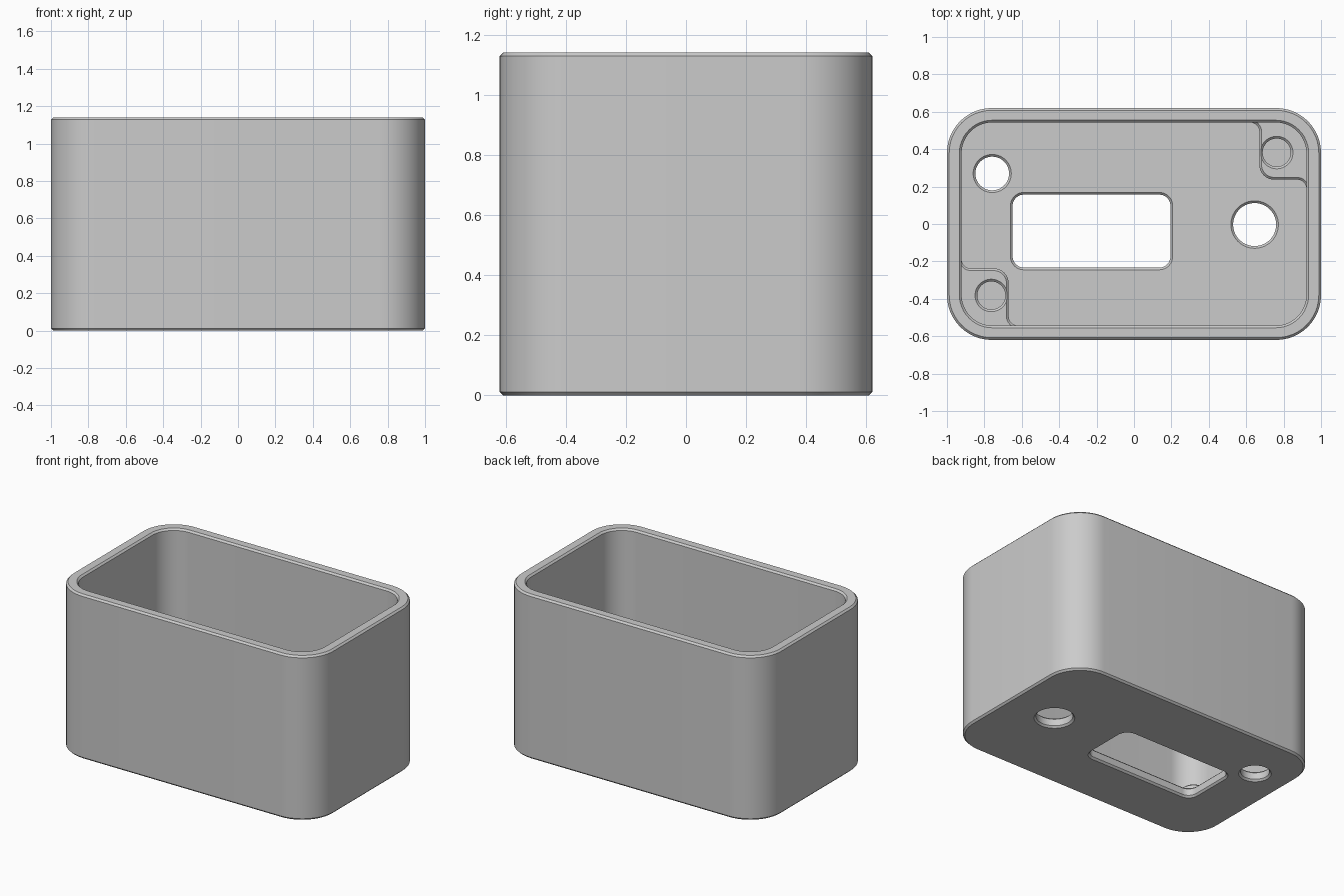
import bpy, bmesh
from math import sin, cos, radians

if "Cube" in bpy.data.objects:
    bpy.data.objects.remove(bpy.data.objects["Cube"])

HEIGHT, FLOOR, BOSS_TOP, BEVEL = 1.14, 0.07, 0.14, 0.012

grey = bpy.data.materials.new("plain_grey")
grey.use_nodes = True
grey.diffuse_color = (0.6, 0.6, 0.6, 1)
grey.node_tree.nodes["Principled BSDF"].inputs["Base Color"].default_value = (0.6, 0.6, 0.6, 1)


def arc(cx, cy, r, start, end, steps=12):
    angles = [radians(start + (end - start) * i / steps) for i in range(steps + 1)]
    return [(cx + r * cos(a), cy + r * sin(a)) for a in angles]


def rounded_rect(hx, hy, r, grow=0.0, cx=0.0, cy=0.0, steps=12):
    """Rounded rectangle outline, offset outwards by grow."""
    points = []
    for k, (sx, sy) in enumerate([(1, 1), (-1, 1), (-1, -1), (1, -1)]):
        points += arc(cx + sx * (hx - r), cy + sy * (hy - r), r + grow, 90 * k, 90 * k + 90, steps)
    return points


def loft(name, sections):
    """Closed solid through a stack of (outline, z) sections."""
    bm = bmesh.new()
    rings = [[bm.verts.new((x, y, z)) for x, y in outline] for outline, z in sections]
    n = len(rings[0])
    for low, high in zip(rings, rings[1:]):
        for i in range(n):
            j = (i + 1) % n
            bm.faces.new((low[i], low[j], high[j], high[i]))
    bm.faces.new(rings[0][::-1])
    bm.faces.new(rings[-1])
    bmesh.ops.remove_doubles(bm, verts=bm.verts, dist=1e-5)
    bmesh.ops.recalc_face_normals(bm, faces=bm.faces)
    mesh = bpy.data.meshes.new(name)
    bm.to_mesh(mesh)
    bm.free()
    mesh.materials.append(grey)
    obj = bpy.data.objects.new(name, mesh)
    bpy.context.collection.objects.link(obj)
    return obj


def activate(obj):
    bpy.ops.object.select_all(action="DESELECT")
    obj.select_set(True)
    bpy.context.view_layer.objects.active = obj


def cut(target, cutter):
    """Subtract the cutter from the target and discard it."""
    cutter.hide_render = True
    mod = target.modifiers.new("cut", "BOOLEAN")
    mod.operation, mod.solver, mod.object = "DIFFERENCE", "EXACT", cutter
    activate(target)
    bpy.ops.object.modifier_apply(modifier=mod.name)
    bpy.data.objects.remove(cutter)


def floor_opening(cx, cy, hx, hy, r, steps):
    """Cutter that chamfers both rims of an opening through the floor."""
    over = 0.02
    levels = [(-over, BEVEL + over), (BEVEL, 0), (FLOOR - BEVEL, 0), (FLOOR + over, BEVEL + over)]
    return loft("opening_cutter", [(rounded_rect(hx, hy, r, g, cx, cy, steps), z) for z, g in levels])


# Outer shell with chamfered top and bottom edges
levels = [(0, -BEVEL), (BEVEL, 0), (HEIGHT - BEVEL, 0), (HEIGHT, -BEVEL)]
box = loft("box_shell", [(rounded_rect(1, 0.62, 0.24, g), z) for z, g in levels])

# Cavity with a chamfered inner rim
levels = [(FLOOR, 0), (HEIGHT - BEVEL, 0), (HEIGHT + 0.02, BEVEL + 0.02)]
cut(box, loft("cavity_cutter", [(rounded_rect(0.922, 0.543, 0.165, g), z) for z, g in levels]))

# Floor openings: display window, large hole, small hole
cut(box, floor_opening(-0.227, -0.038, 0.422, 0.195, 0.06, 10))
cut(box, floor_opening(0.645, -0.003, 0.115, 0.115, 0.115, 14))
cut(box, floor_opening(-0.758, 0.27, 0.09, 0.09, 0.09, 14))


def boss_outline(side, inset):
    """Corner pad flaring into both walls; side -1 turns it half a turn."""
    points = (arc(0.62, 0.493, 0.05 + inset, 90, 0)
              + arc(0.75, 0.317, 0.08 - inset, 180, 270)
              + arc(0.872, 0.187, 0.05 + inset, 90, 0)
              + arc(0.76, 0.385, 0.2, 0, 90))
    return [(side * x, side * y) for x, y in points]


# Screw bosses in two opposite corners
parts = [box]
for side, name in [(1, "back_left_boss"), (-1, "front_right_boss")]:
    boss = loft(name, [(boss_outline(side, i), z) for z, i in
                       [(FLOOR - 0.03, 0), (BOSS_TOP - BEVEL, 0), (BOSS_TOP, BEVEL)]])
    levels = [(0, 0), (BOSS_TOP - BEVEL, 0), (BOSS_TOP + 0.02, BEVEL + 0.02)]
    cut(boss, loft("screw_cutter", [
        (rounded_rect(0.075, 0.075, 0.075, g, side * 0.763, side * 0.382), z) for z, g in levels]))
    parts.append(boss)

for part in parts:
    activate(part)
    bpy.ops.object.shade_smooth_by_angle(angle=radians(30))
